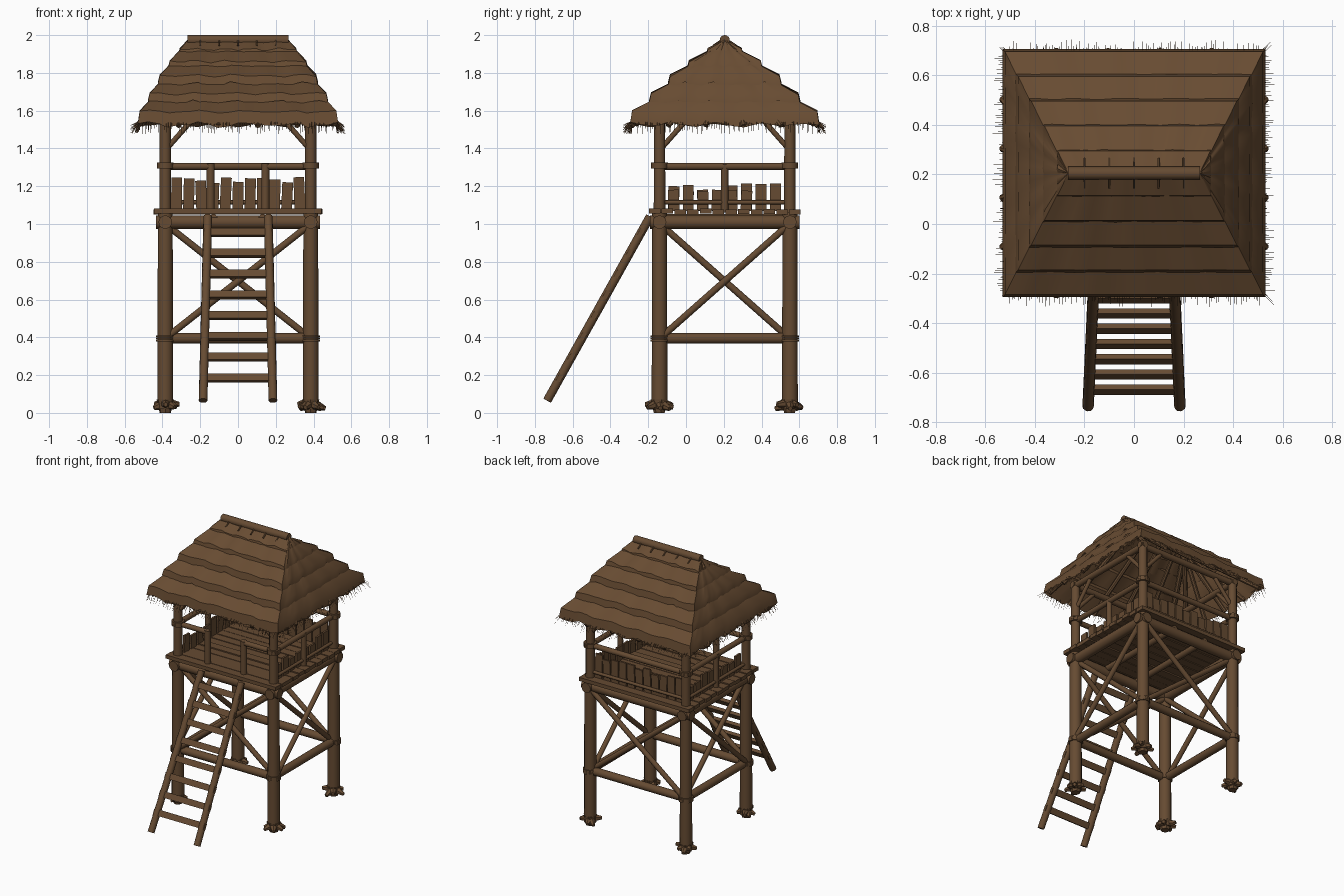
import bpy, bmesh, math, random
from mathutils import Vector, Matrix

random.seed(4)
cube = bpy.data.objects.get("Cube")
if cube:
    bpy.data.objects.remove(cube)


def material(name, rgb):
    m = bpy.data.materials.new(name)
    m.use_nodes = True
    m.diffuse_color = (*rgb, 1)
    m.node_tree.nodes["Principled BSDF"].inputs["Base Color"].default_value = (*rgb, 1)
    return m


wood = material("brown wood", (0.132, 0.070, 0.032))
thatch = material("brown thatch", (0.138, 0.072, 0.032))

CY = 0.205            # tower centre in y
LX, LY = 0.385, 0.345  # leg offsets from the centre
SIDES = (-1, 1)


def P(x, y, z):
    """Point measured from the tower axis."""
    return Vector((x, CY + y, z))


def pole(bm, a, b, r, r2=None, n=12):
    a, b = Vector(a), Vector(b)
    d = b - a
    mat = Matrix.Translation((a + b) / 2) @ d.to_track_quat('Z', 'Y').to_matrix().to_4x4()
    bmesh.ops.create_cone(bm, cap_ends=True, segments=n, radius1=r,
                          radius2=r if r2 is None else r2, depth=d.length, matrix=mat)


def box(bm, c, size, rot=None):
    mat = Matrix.Translation(c) @ (rot or Matrix()) @ Matrix.Diagonal((*size, 1))
    bmesh.ops.create_cube(bm, size=1, matrix=mat)


def finish(bm, name, mat=wood, smooth=True):
    me = bpy.data.meshes.new(name)
    bmesh.ops.recalc_face_normals(bm, faces=bm.faces)
    bm.to_mesh(me)
    bm.free()
    me.materials.append(mat)
    ob = bpy.data.objects.new(name, me)
    bpy.context.collection.objects.link(ob)
    if smooth:
        bpy.ops.object.select_all(action='DESELECT')
        ob.select_set(True)
        bpy.context.view_layer.objects.active = ob
        bpy.ops.object.shade_smooth_by_angle(angle=math.radians(40))
    return ob


# Legs with root-like feet and rope bindings
legs, roots, ropes = bmesh.new(), bmesh.new(), bmesh.new()
for sx in SIDES:
    for sy in SIDES:
        x, y = sx * LX, sy * LY
        pole(legs, P(x, y, 0.02), P(x, y, 1.06), 0.042, 0.039)
        pole(legs, P(x, y, 1.04), P(x, y, 1.6), 0.031, 0.029)
        for i in range(7):
            a = math.tau * i / 7 + random.uniform(-0.3, 0.3)
            out = random.uniform(0.06, 0.08)
            tip = P(x + out * math.cos(a), y + out * math.sin(a), random.uniform(0.02, 0.05))
            pole(roots, P(x, y, 0.05), tip, 0.034, 0.012, 6)
        pole(roots, P(x, y, 0), P(x, y, 0.07), 0.03, 0.047, 7)
        for z, r in ((0.395, 0.049), (1.31, 0.044)):
            for k in (-1, 0, 1):
                zc = z + 0.011 * k
                pole(ropes, P(x, y, zc - 0.005), P(x, y, zc + 0.005), r)
finish(legs, "legs")
finish(roots, "root_feet", smooth=False)
finish(ropes, "rope_bindings")

# Frame: ring beams, cross braces, top plates and knee braces on each side
beams, braces, plates = bmesh.new(), bmesh.new(), bmesh.new()
for along_x in (True, False):
    half, off = (LX, LY) if along_x else (LY, LX)
    for s in SIDES:
        def Q(u, z, d=0):
            v = s * (off + d)
            return P(u, v, z) if along_x else P(v, u, z)
        pole(beams, Q(-half - 0.05, 1.01), Q(half + 0.05, 1.01), 0.036)
        pole(beams, Q(-half, 0.395), Q(half, 0.395), 0.028)
        pole(plates, Q(-half - 0.03, 1.575), Q(half + 0.03, 1.575), 0.022)
        for k in SIDES:
            pole(braces, Q(-k * (half - 0.02), 0.41, 0.012 * k),
                 Q(k * (half - 0.02), 0.985, 0.012 * k), 0.018, n=10)
            pole(braces, Q(k * half, 1.39), Q(k * (half - 0.15), 1.56), 0.014, n=10)
finish(beams, "frame_beams")
finish(braces, "cross_braces")
finish(plates, "top_plates")

# Deck boards on joists
deck, joists = bmesh.new(), bmesh.new()
count = 12
pitch = 0.81 / count
for i in range(count):
    y = -0.405 + pitch * (i + 0.5)
    box(deck, P(random.uniform(-0.006, 0.006), y, 1.066 + random.uniform(-0.003, 0.003)),
        (0.885, pitch - 0.006, 0.026))
for x in (-0.13, 0.13):
    pole(joists, P(x, -0.37, 1.03), P(x, 0.37, 1.03), 0.022)
finish(deck, "deck_boards", smooth=False)
finish(joists, "deck_joists")

# Railings: posts, top and low rails, uneven pickets on the back and both ends
rails, pickets = bmesh.new(), bmesh.new()
for s in SIDES:
    pole(rails, P(s * 0.145, -LY, 1.06), P(s * 0.145, -LY, 1.32), 0.021)
    pole(rails, P(s * LX, -LY, 1.305), P(s * 0.135, -LY, 1.305), 0.018)
    pole(rails, P(s * LX, 0, 1.06), P(s * LX, 0, 1.315), 0.019)
    pole(rails, P(s * LX, -LY, 1.305), P(s * LX, LY, 1.305), 0.019)
    pole(rails, P(s * LX, -LY, 1.115), P(s * LX, LY, 1.115), 0.011)
    for i in range(8):
        y = -0.27 + 0.077 * i
        h = random.uniform(0.1, 0.145)
        box(pickets, P(s * (LX - 0.015), y, 1.07 + h / 2), (0.014, 0.058, h),
            Matrix.Rotation(random.uniform(-0.05, 0.05), 4, 'X'))
pole(rails, P(-LX, LY, 1.305), P(LX, LY, 1.305), 0.019)
pole(rails, P(-LX, LY, 1.115), P(LX, LY, 1.115), 0.011)
for i in range(11):
    h = random.uniform(0.14, 0.18)
    box(pickets, P(-0.325 + 0.065 * i, LY - 0.015, 1.07 + h / 2), (0.057, 0.014, h),
        Matrix.Rotation(random.uniform(-0.05, 0.05), 4, 'Y'))
finish(rails, "railing")
finish(pickets, "pickets", smooth=False)

# Ladder leaning on the front edge
ladder, rungs = bmesh.new(), bmesh.new()
top, foot = Vector((0.16, -0.19, 1.04)), Vector((0.185, -0.735, 0.065))
for s in SIDES:
    flip = Vector((s, 1, 1))
    pole(ladder, foot * flip, top * flip, 0.023)
lean = Matrix.Rotation(-math.atan2(top.y - foot.y, top.z - foot.z), 4, 'X')
for i in range(8):
    z = 0.185 + 0.11 * i
    c = foot.lerp(top, (z - foot.z) / (top.z - foot.z))
    box(rungs, (0, c.y, z), (2 * c.x + 0.045, 0.024, 0.042), lean)
finish(ladder, "ladder_rails")
finish(rungs, "ladder_rungs", smooth=False)

# Rafters fanning out from the ridge
rafters = bmesh.new()
for s in SIDES:
    for x in (-0.315, -0.105, 0.105, 0.315):
        pole(rafters, P(x, s * 0.495, 1.52), P(x * 0.6, 0, 1.92), 0.015, n=8)
    for y in (-0.3, -0.1, 0.1, 0.3):
        pole(rafters, P(s * 0.53, y, 1.52), P(s * 0.26, 0, 1.92), 0.015, n=8)
    for t in SIDES:
        pole(rafters, P(s * 0.51, t * 0.475, 1.53), P(s * 0.26, 0, 1.92), 0.018, n=8)
finish(rafters, "rafters")


# Thatch: stepped hipped tiers with wavy lower edges
def ring(hx, hy, n):
    corners = [(-hx, -hy), (hx, -hy), (hx, hy), (-hx, hy)]
    for i in range(4):
        (ax, ay), (bx, by) = corners[i], corners[(i + 1) % 4]
        for k in range(n):
            t = k / n
            yield ax + (bx - ax) * t, ay + (by - ay) * t


N = 20
for i, z in enumerate((1.595, 1.69, 1.785, 1.86, 1.925)):
    bm = bmesh.new()
    hx, hy = 0.53 - 0.053 * i, 0.5 - 0.1 * i
    run = 1.0 if i == 4 else 1.35
    drop = 0.07 if i == 0 else 0.048
    wave = [0.008 * math.sin(k * 1.35 + i) + random.uniform(-0.006, 0.006) for k in range(4 * N)]
    ix, iy = hx - 0.053 * run, max(hy - 0.1 * run, 0.001)
    profile = ((hx - 0.01, hy - 0.01, z, 0.6), (ix, iy, z + 0.05 * run, 0.2),
               (ix, iy, z + 0.05 * run - 0.02, 0.2), (hx, hy, z - drop, 1.2))
    loops = [[bm.verts.new(P(x, y, zz + amp * w)) for (x, y), w in zip(ring(px, py, N), wave)]
             for px, py, zz, amp in profile]
    for a in range(4):
        A, B = loops[a], loops[(a + 1) % 4]
        for k in range(4 * N):
            j = (k + 1) % (4 * N)
            bm.faces.new((A[k], A[j], B[j], B[k]))
    finish(bm, "thatch_tier_%d" % (i + 1), thatch)

# Straw fringe under the eaves
fringe = bmesh.new()
for x, y in ring(0.52, 0.49, 110):
    x += random.uniform(-0.004, 0.004)
    out = random.uniform(0.0, 0.05)
    dx = math.copysign(out, x) if abs(x) > 0.51 else 0
    dy = math.copysign(out, y) if abs(y) > 0.48 else 0
    tip = P(x + dx, y + dy, random.uniform(1.475, 1.525))
    pole(fringe, P(x, y, 1.545), tip, 0.0016, 0.0006, 3)
finish(fringe, "straw_fringe", thatch, smooth=False)

# Ridge log held by bent sticks
ridge, ties = bmesh.new(), bmesh.new()
pole(ridge, P(-0.267, 0, 1.973), P(0.267, 0, 1.973), 0.027, n=14)
for x in (-0.2, -0.1, 0, 0.1, 0.2):
    for s in SIDES:
        pole(ties, P(x, s * 0.06, 1.945), P(x, -s * 0.012, 1.992), 0.005, n=6)
finish(ridge, "ridge_log")
finish(ties, "ridge_ties")
